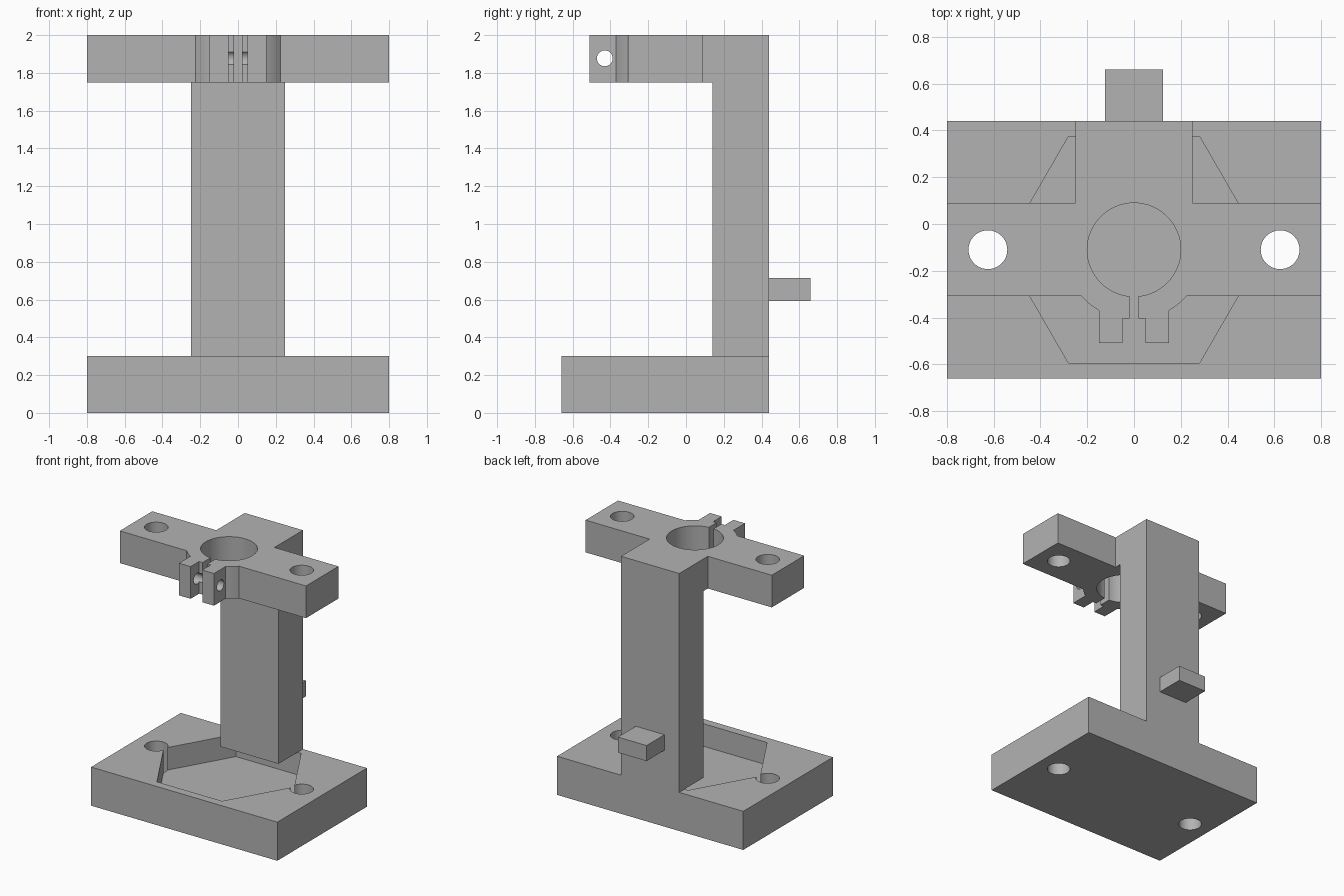
import bpy
import bmesh
from math import asin, cos, pi, sin
from mathutils import Matrix

cube = bpy.data.objects.get("Cube")
if cube:
    bpy.data.objects.remove(cube, do_unlink=True)

grey = bpy.data.materials.new("plain grey")
grey.use_nodes = True
grey.diffuse_color = (0.45, 0.45, 0.45, 1)
grey.node_tree.nodes["Principled BSDF"].inputs["Base Color"].default_value = grey.diffuse_color

AXIS_Y = -0.11      # shared centre line of the bore, holes and pocket
ARM_Z = 1.75
TOP_Z = 2.0


def prism(name, outline, z0, z1):
    """Extrude a counter-clockwise xy outline from z0 to z1."""
    bm = bmesh.new()
    face = bm.faces.new([bm.verts.new((x, y, z0)) for x, y in outline])
    new = bmesh.ops.extrude_face_region(bm, geom=[face])["geom"]
    verts = [v for v in new if isinstance(v, bmesh.types.BMVert)]
    bmesh.ops.translate(bm, verts=verts, vec=(0, 0, z1 - z0))
    bmesh.ops.recalc_face_normals(bm, faces=bm.faces)
    mesh = bpy.data.meshes.new(name)
    bm.to_mesh(mesh)
    bm.free()
    mesh.materials.append(grey)
    obj = bpy.data.objects.new(name, mesh)
    bpy.context.collection.objects.link(obj)
    return obj


def box(name, half_x, y0, y1, z0, z1):
    return prism(name, [(-half_x, y0), (half_x, y0), (half_x, y1), (-half_x, y1)], z0, z1)


def disc(x, y, radius, sides=64):
    return [(x + radius * cos(2 * pi * i / sides), y + radius * sin(2 * pi * i / sides))
            for i in range(sides)]


def combine(target, other, operation):
    """Apply a boolean and discard the second object."""
    mod = target.modifiers.new(operation, "BOOLEAN")
    mod.operation, mod.solver, mod.object = operation, "EXACT", other
    bpy.context.view_layer.objects.active = target
    bpy.ops.object.modifier_apply(modifier=mod.name)
    bpy.data.objects.remove(other, do_unlink=True)


# Base plate with hexagonal pocket
stand = box("clamp_stand", 0.8, -0.66, 0.44, 0, 0.3)
combine(stand, prism("pocket", disc(0, AXIS_Y, 0.56, 6), 0.125, 0.4), "DIFFERENCE")

# Arm outline: half of it, starting at the clamp slit, then mirrored
start, end = asin(0.15 / 0.3), asin(0.225 / 0.3)
shoulder = [(0.3 * sin(a), AXIS_Y - 0.3 * cos(a))
            for a in (start + (end - start) * i / 6 for i in range(7))]
lug = [(0.02, -0.2), (0.02, -0.405), (0.05, -0.405), (0.05, -0.51), (0.15, -0.51)]
crossbar = [(0.8, -0.308), (0.8, 0.09), (0.25, 0.09), (0.25, 0.44)]
half = lug + shoulder + crossbar
arm = prism("arm", half + [(-x, y) for x, y in reversed(half)], ARM_Z, TOP_Z)

# Central bore and the cross bolt hole through the clamp lugs
combine(arm, prism("bore", disc(0, AXIS_Y, 0.2), 1.6, 2.1), "DIFFERENCE")
bolt = prism("bolt_hole", disc(0, 0, 0.042, 32), -0.3, 0.3)
bolt.data.transform(Matrix.Translation((0, -0.43, 1.877)) @ Matrix.Rotation(pi / 2, 4, "Y"))
combine(arm, bolt, "DIFFERENCE")

# Post and rear tab
combine(stand, box("post", 0.25, 0.14, 0.44, 0.3, ARM_Z), "UNION")
combine(stand, arm, "UNION")
combine(stand, box("rear_tab", 0.123, 0.44, 0.66, 0.593, 0.714), "UNION")

# Guide holes through arm and base
for side in (-1, 1):
    combine(stand, prism("guide_hole", disc(0.625 * side, AXIS_Y, 0.083, 48), -0.1, 2.1),
            "DIFFERENCE")

bpy.ops.object.select_all(action="DESELECT")
stand.select_set(True)
bpy.context.view_layer.objects.active = stand
bpy.ops.object.shade_smooth_by_angle(angle=pi / 6)
